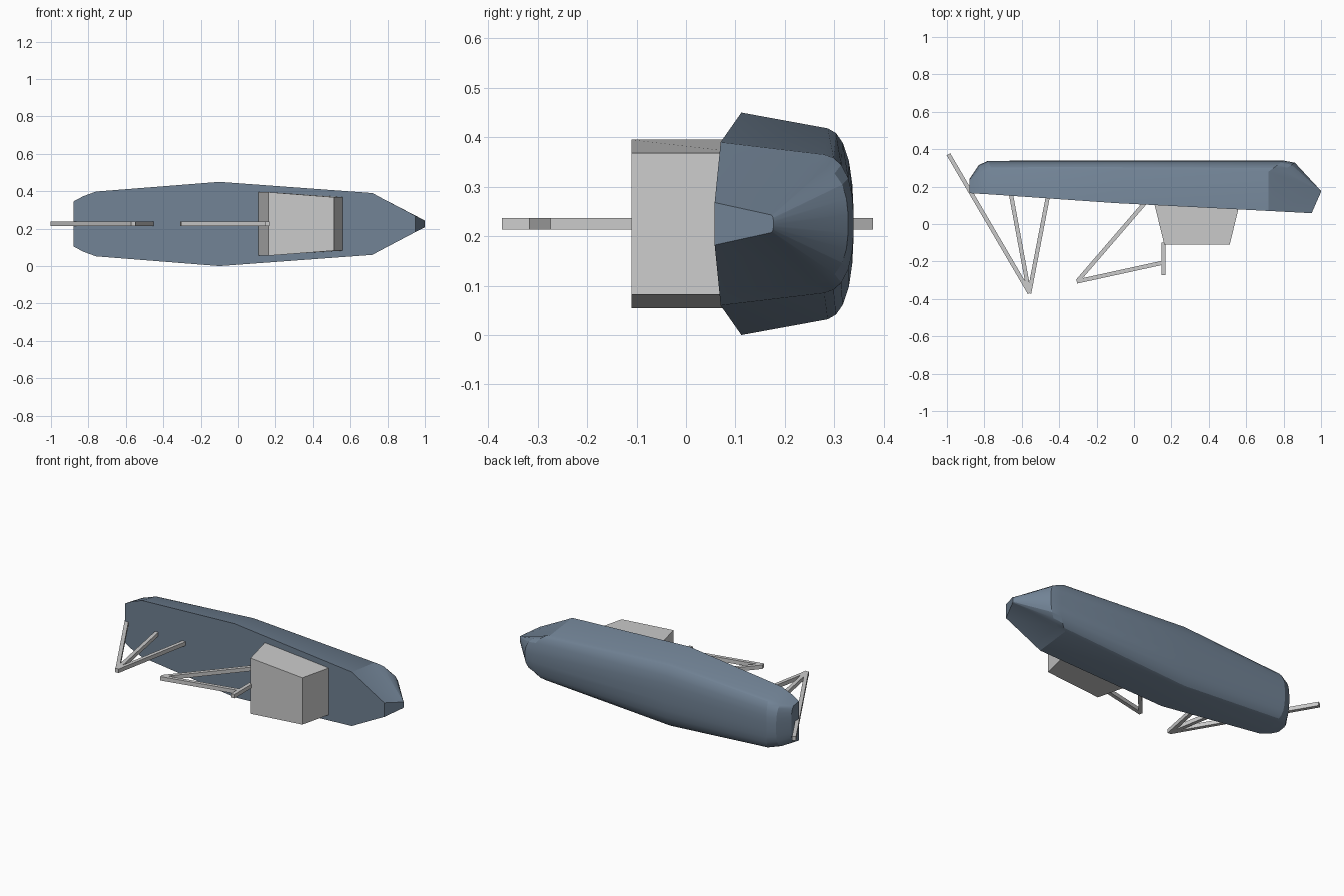
import bpy, bmesh
from mathutils import Vector

if "Cube" in bpy.data.objects:
    bpy.data.objects.remove(bpy.data.objects["Cube"])

ZC = 0.225  # height of the boat's centreline; the boat lies on its side


def finish(name, bm, mat=None, smooth=False):
    bmesh.ops.remove_doubles(bm, verts=bm.verts, dist=0.0005)
    bmesh.ops.recalc_face_normals(bm, faces=bm.faces)
    me = bpy.data.meshes.new(name)
    bm.to_mesh(me)
    bm.free()
    ob = bpy.data.objects.new(name, me)
    bpy.context.collection.objects.link(ob)
    if mat:
        me.materials.append(mat)
    if smooth:
        bpy.context.view_layer.objects.active = ob
        ob.select_set(True)
        bpy.ops.object.shade_smooth_by_angle(angle=0.4)
        ob.select_set(False)
    return ob


def loft(bm, rings, cap=True):
    rows = [[bm.verts.new(p) for p in ring] for ring in rings]
    n = len(rows[0])
    for a, b in zip(rows, rows[1:]):
        for i in range(n):
            j = (i + 1) % n
            bm.faces.new((a[i], a[j], b[j], b[i]))
    if cap:
        bm.faces.new(rows[0])
        bm.faces.new(rows[-1])


# Hull: each station is deck edge (x, y, half width), chine, keel (x, y)
STATIONS = [
    ((-0.88, 0.165, 0.12), (-0.88, 0.215, 0.112), (-0.88, 0.24)),
    ((-0.83, 0.162, 0.147), (-0.83, 0.265, 0.13), (-0.83, 0.315)),
    ((-0.76, 0.158, 0.173), (-0.76, 0.287, 0.148), (-0.78, 0.338)),
    ((-0.10, 0.112, 0.225), (-0.10, 0.287, 0.193), (-0.10, 0.339)),
    ((0.72, 0.070, 0.165), (0.72, 0.280, 0.140), (0.80, 0.339)),
    ((0.76, 0.068, 0.143), (0.765, 0.263, 0.120), (0.86, 0.328)),
    ((0.95, 0.058, 0.043), (1.00, 0.172, 0.018), (1.00, 0.177)),
]
BILGE = [(0, 1), (0.32, 0.95), (0.58, 0.85), (0.82, 0.66), (0.95, 0.42), (1, 0.16)]


def section(deck, chine, keel):
    half = [deck]
    for t, w in BILGE:
        half.append((chine[0] + (keel[0] - chine[0]) * t,
                     chine[1] + (keel[1] - chine[1]) * t, chine[2] * w))
    return ([(x, y, ZC + h) for x, y, h in half]
            + [(x, y, ZC - h) for x, y, h in reversed(half)])


blue = bpy.data.materials.new("hull_blue")
blue.diffuse_color = (0.165, 0.225, 0.30, 1)
blue.use_nodes = True
blue.node_tree.nodes["Principled BSDF"].inputs["Base Color"].default_value = blue.diffuse_color
bm = bmesh.new()
loft(bm, [section(*s) for s in STATIONS])
finish("hull", bm, blue, True)

# Cabin: tapered block, narrower towards the bow
bm = bmesh.new()
loft(bm, [[(x0, y, ZC - 0.17), (x1, y, ZC - 0.143),
           (x1, y, ZC + 0.143), (x0, y, ZC + 0.17)]
          for y, x0, x1 in ((0.12, 0.106, 0.568), (-0.11, 0.162, 0.512))])
finish("cabin", bm)

# Mast and rigging: square bars on the centreline
BARS = {
    "stern_pole": ((-0.992, 0.373), (-0.559, -0.367)),
    "stern_brace_aft": ((-0.658, 0.16), (-0.56, -0.37)),
    "stern_brace_fore": ((-0.46, 0.15), (-0.56, -0.37)),
    "boom_brace": ((0.06, 0.115), (-0.302, -0.305)),
    "boom": ((-0.306, -0.307), (0.157, -0.206)),
    "cabin_post": ((0.157, -0.10), (0.157, -0.274)),
}
for name, (a, b) in BARS.items():
    a, b = Vector((*a, ZC)), Vector((*b, ZC))
    d = (b - a).normalized()
    s = Vector((-d.y, d.x, 0)) * 0.011
    u = Vector((0, 0, 0.012))
    bm = bmesh.new()
    loft(bm, [[p + s + u, p - s + u, p - s - u, p + s - u] for p in (a, b)])
    finish(name, bm)
